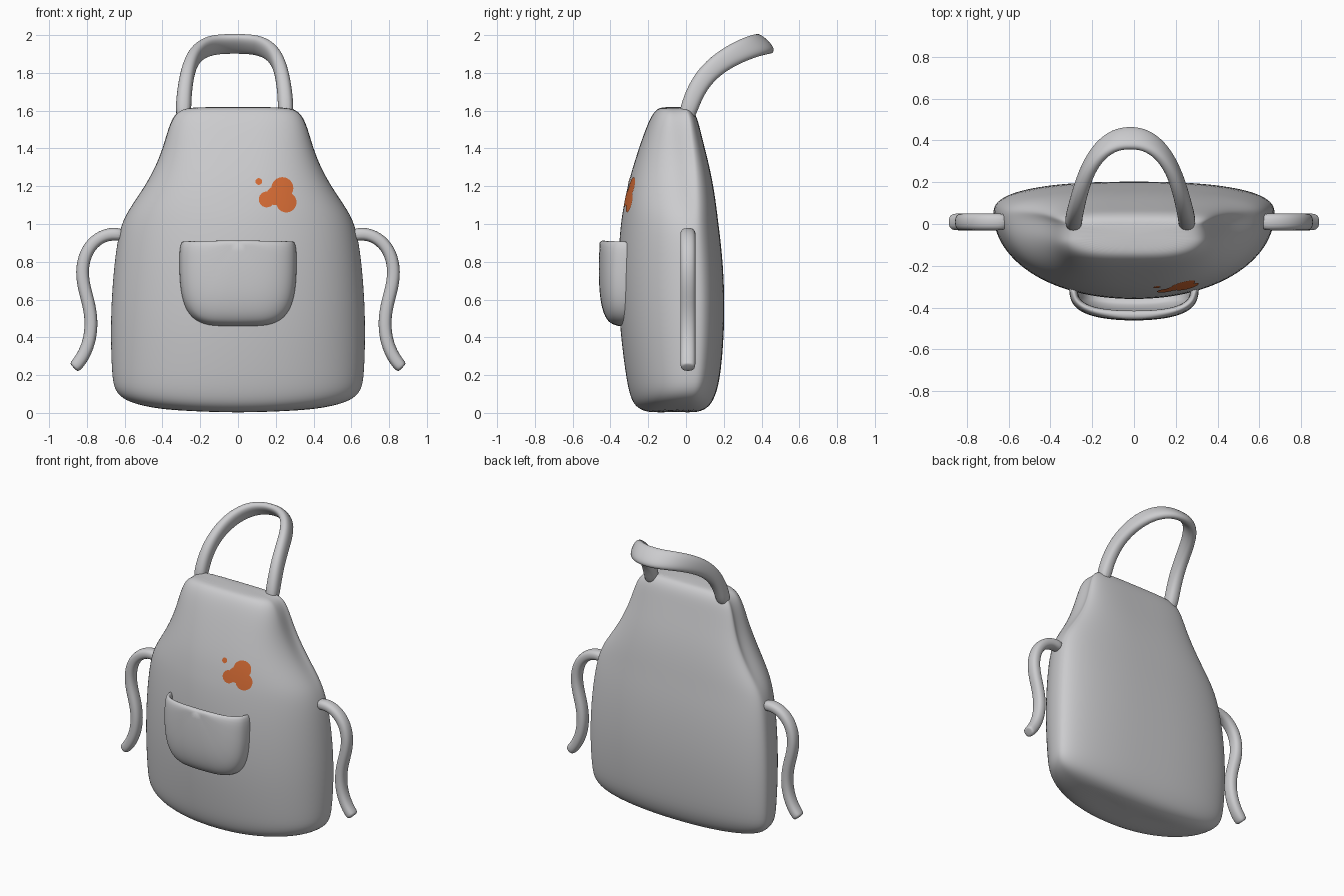
import bpy, bmesh
from math import sin, cos, pi, exp, copysign
from mathutils import Vector
from mathutils.bvhtree import BVHTree

cube = bpy.data.objects.get("Cube")
if cube:
    bpy.data.objects.remove(cube, do_unlink=True)


def material(name, rgb):
    m = bpy.data.materials.new(name)
    m.use_nodes = True
    m.diffuse_color = (*rgb, 1)
    for node in m.node_tree.nodes:
        if node.type == 'BSDF_PRINCIPLED':
            node.inputs["Base Color"].default_value = (*rgb, 1)
    return m


cloth = material("grey cloth", (0.6, 0.6, 0.615))
sauce = material("orange stain", (0.68, 0.15, 0.035))


def finish(bm, name, mat, subdivisions=2, shell=0):
    """Turn a bmesh into a smooth object, optionally thickened."""
    for f in bm.faces:
        f.smooth = True
    me = bpy.data.meshes.new(name)
    bm.to_mesh(me)
    bm.free()
    me.materials.append(mat)
    ob = bpy.data.objects.new(name, me)
    bpy.context.collection.objects.link(ob)
    if shell:
        mod = ob.modifiers.new("thickness", 'SOLIDIFY')
        mod.thickness, mod.offset = shell, -1
    if subdivisions:
        mod = ob.modifiers.new("smooth", 'SUBSURF')
        mod.levels = mod.render_levels = subdivisions
    return ob


def loft(rings):
    """Closed skin through rings of equal point count."""
    bm = bmesh.new()
    loops = [[bm.verts.new(p) for p in ring] for ring in rings]
    n = len(loops[0])
    for a, b in zip(loops, loops[1:]):
        for i in range(n):
            j = (i + 1) % n
            bm.faces.new((a[i], a[j], b[j], b[i]))
    bm.faces.new(loops[0])
    bm.faces.new(loops[-1])
    bmesh.ops.recalc_face_normals(bm, faces=bm.faces)
    return bm


def power(v, e):
    return copysign(abs(v) ** (2 / e), v)


# Padded body: height, half width, front y, back y
sections = [
    (0, .3, -.18, .04), (.012, .48, -.23, .09), (.04, .6, -.275, .13),
    (.1, .655, -.3, .16), (.2, .67, -.32, .185), (.5, .678, -.358, .208),
    (.8, .657, -.362, .197), (1, .625, -.347, .172), (1.1, .568, -.33, .16),
    (1.2, .5, -.31, .145), (1.3, .445, -.282, .125), (1.4, .405, -.25, .1),
    (1.5, .377, -.215, .075), (1.57, .35, -.185, .057),
    (1.61, .31, -.155, .03), (1.62, .22, -.12, 0)]


def body_ring(z, w, front, back):
    mid = front + .73 * (back - front)
    bib = max(0, (z - 1) / .6)
    low = max(0, 1 - z / .2)
    ring = []
    for i in range(48):
        a = 2 * pi * i / 48
        e = 2.1 + 1.1 * bib + (.4 if sin(a) > 0 else 0)
        depth = back - mid if sin(a) > 0 else mid - front
        x = w * power(cos(a), e)
        y = depth * power(sin(a), e)
        # Soft crease down the sides of the bib
        x *= 1 - .06 * min(1, bib * 2) * exp(-((y + .02) / .03) ** 2)
        ring.append((x, mid + y, z + .03 * low * (x / .6) ** 2))
    return ring


body = finish(loft([body_ring(*s) for s in sections]), "apron_body", cloth, 2)
bpy.context.view_layer.update()
surface = BVHTree.FromObject(body, bpy.context.evaluated_depsgraph_get())


def front_y(x, z):
    hit = surface.ray_cast(Vector((x, -2, z)), Vector((0, 1, 0)))[0]
    return hit.y if hit else -.3


def fan(bm, rows):
    """Skin from a centre point through open rows of points."""
    centre = bm.verts.new(rows[0][0])
    loops = [[bm.verts.new(p) for p in row] for row in rows[1:]]
    for i in range(len(loops[0]) - 1):
        bm.faces.new((centre, loops[0][i], loops[0][i + 1]))
        for a, b in zip(loops, loops[1:]):
            bm.faces.new((a[i], b[i], b[i + 1], a[i + 1]))


def face_front(bm):
    bmesh.ops.remove_doubles(bm, verts=bm.verts, dist=.0001)
    bmesh.ops.recalc_face_normals(bm, faces=bm.faces)
    for f in bm.faces:
        f.normal_update()
    if sum(f.normal.y * f.calc_area() for f in bm.faces) > 0:
        bmesh.ops.reverse_faces(bm, faces=bm.faces)


# Open pouch pocket with a rounded lower edge
def pocket_point(r, a):
    x = .318 * r * power(cos(a), 4)
    z = .915 - .465 * r * abs(sin(a)) ** .5
    bulge = .105 * max(0, 1 - r ** 6) ** .5
    return x, front_y(x, z) + (.02 if r == 1 else -bulge), z


bm = bmesh.new()
fan(bm, [[pocket_point(r, pi * i / 28) for i in range(29)]
         for r in (0, .3, .6, .8, .9, .96, 1)])
face_front(bm)
finish(bm, "front_pocket", cloth, 2, .042)

# Sauce splash: overlapping discs laid on the cloth
for number, (cx, cz, size) in enumerate([
        (.235, 1.19, .058), (.256, 1.115, .054), (.152, 1.13, .042),
        (.2, 1.15, .05), (.11, 1.225, .018)]):
    bm = bmesh.new()
    rows = []
    for k in range(6):
        row = []
        for i in range(25):
            a = 2 * pi * i / 24
            x, z = cx + size * k / 5 * cos(a), cz + size * k / 5 * sin(a)
            row.append((x, front_y(x, z) - .004, z))
        rows.append(row)
    fan(bm, rows)
    face_front(bm)
    finish(bm, f"stain_{number + 1}", sauce, 0)


def sweep(path, normals, sizes):
    """Rounded band along a path; sizes are half extents."""
    path = [Vector(p) for p in path]
    rings = []
    for i, p in enumerate(path):
        t = (path[min(i + 1, len(path) - 1)] - path[max(i - 1, 0)]).normalized()
        n = Vector(normals[i])
        n = (n - t * n.dot(t)).normalized()
        s = t.cross(n)
        rings.append([p + n * sizes[i][0] * power(cos(2 * pi * k / 16), 2.4)
                      + s * sizes[i][1] * power(sin(2 * pi * k / 16), 2.4)
                      for k in range(16)])
    return loft(rings)


# Neck strap: half path mirrored into a loop leaning back
half = [(.272, -.005, 1.54), (.27, .03, 1.66), (.257, .085, 1.765),
        (.237, .165, 1.845), (.203, .265, 1.905), (.145, .355, 1.942),
        (.07, .405, 1.953), (0, .413, 1.954)]
lean = [(0, -1, .2), (0, -.95, .35), (0, -.85, .55), (0, -.7, .7),
        (0, -.6, .8), (0, -.68, .73), (0, -.74, .67), (0, -.74, .67)]
girth = [(.045 + .0035 * i, .043 - .002 * i) for i in range(len(half))]
loop = half + [(-x, y, z) for x, y, z in half[-2::-1]]
loop = [(x - .018, y, z) for x, y, z in loop]
finish(sweep(loop, lean + lean[-2::-1], girth + girth[-2::-1]),
       "neck_strap", cloth)

# Waist ties, one on each side
tie = [(.6, .94), (.67, .951), (.74, .927), (.8, .865), (.828, .77),
       (.818, .67), (.787, .57), (.774, .47), (.788, .37), (.825, .29),
       (.862, .245), (.87, .238)]
for side, name in ((1, "left_tie"), (-1, "right_tie")):
    path = [(side * x, .01, z) for x, z in tie]
    scale = [(.041, .035)] * (len(tie) - 1) + [(.03, .025)]
    finish(sweep(path, [(0, 1, 0)] * len(tie), scale), name, cloth)
